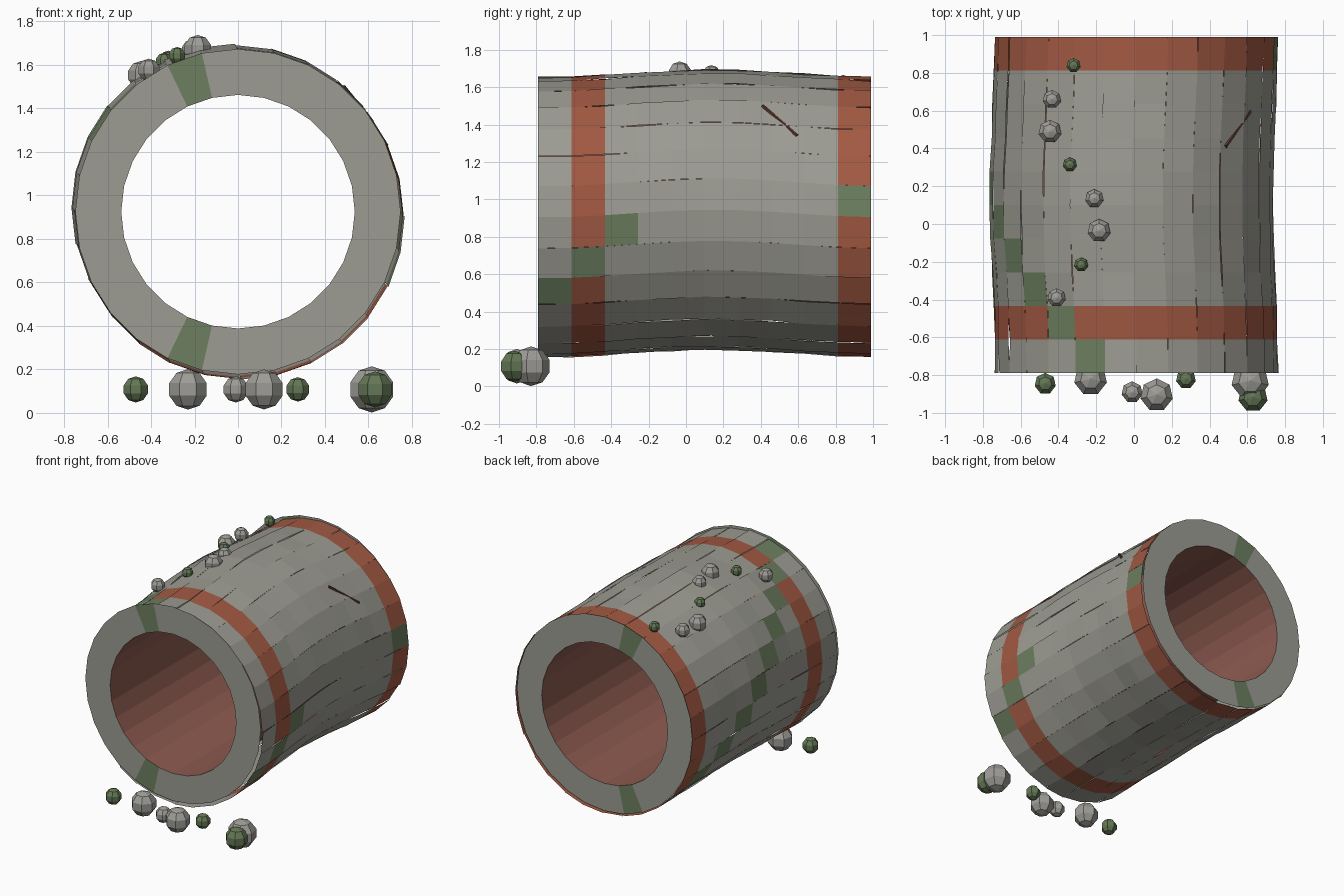
import bpy, bmesh, math, random
from mathutils import Vector

if "Cube" in bpy.data.objects:
    bpy.data.objects.remove(bpy.data.objects["Cube"])

random.seed(4)
SIDES, RINGS = 28, 10
Y0, Y1, ZC = -0.79, 0.99, 0.925
R_OUT, R_IN = 0.748, 0.537
STEP = 2 * math.pi / SIDES


def material(name, rgb):
    m = bpy.data.materials.new(name)
    m.diffuse_color = (*rgb, 1)
    m.use_nodes = True
    m.node_tree.nodes["Principled BSDF"].inputs["Base Color"].default_value = m.diffuse_color
    return m


concrete = material("concrete grey", (0.335, 0.33, 0.29))
band_red = material("rust band", (0.36, 0.10, 0.055))
moss = material("moss green", (0.15, 0.21, 0.115))
lining_red = material("lining red", (0.27, 0.105, 0.08))
stone = material("stone grey", (0.34, 0.335, 0.31))
bush = material("dark moss", (0.125, 0.185, 0.09))
rust = material("dark rust", (0.11, 0.04, 0.03))


def finish(bm, name, mats):
    me = bpy.data.meshes.new(name)
    bm.to_mesh(me)
    bm.free()
    for m in mats:
        me.materials.append(m)
    ob = bpy.data.objects.new(name, me)
    bpy.context.collection.objects.link(ob)
    return ob


def ring_point(r, a, y, bend=0.0):
    return Vector((r * math.cos(a) - 0.014 * bend, y, ZC + r * math.sin(a) + 0.02 * bend))


def bend_at(y):
    return math.cos(2 * math.pi * (y - 0.15) / (Y1 - Y0))


# Outer wall: loose plates whose rows step slightly in and out
bm = bmesh.new()
for i in range(SIDES):
    a, b = i * STEP, (i + 1) * STEP
    radii = [R_OUT + random.uniform(-0.005, 0.005) for _ in range(RINGS + 1)]
    for j in range(RINGS):
        ya, yb = (Y0 + (Y1 - Y0) * k / RINGS for k in (j, j + 1))
        ra, rb = radii[j], radii[j + 1]
        pts = [ring_point(ra, a, ya, bend_at(ya)), ring_point(ra, b, ya, bend_at(ya)),
               ring_point(rb, b, yb, bend_at(yb)), ring_point(rb, a, yb, bend_at(yb))]
        f = bm.faces.new([bm.verts.new(p) for p in pts])
        f.normal_update()
        if f.normal.dot(ring_point(1, (a + b) / 2, 0) - Vector((0, 0, ZC))) < 0:
            f.normal_flip()
        # spiralling moss first, then the two painted bands
        f.material_index = 2 if (i - j) % 17 == 8 else 1 if j in (1, 9) else 0
finish(bm, "outer_wall", [concrete, band_red, moss])

# Flat end rims with two mossy sectors each
for name, y, flip in (("front_rim", Y0, False), ("back_rim", Y1, True)):
    bm = bmesh.new()
    for i in range(SIDES):
        a, b = i * STEP, (i + 1) * STEP
        pts = [ring_point(R_IN, a, y), ring_point(R_OUT, a, y),
               ring_point(R_OUT, b, y), ring_point(R_IN, b, y)]
        f = bm.faces.new([bm.verts.new(p) for p in pts])
        f.normal_update()
        if (f.normal.y > 0) != flip:
            f.normal_flip()
        f.material_index = 1 if i % 11 == 8 else 0
    bmesh.ops.remove_doubles(bm, verts=bm.verts, dist=1e-4)
    finish(bm, name, [concrete, moss])

# Inner lining, facing the axis
bm = bmesh.new()
for i in range(SIDES):
    a, b = i * STEP, (i + 1) * STEP
    pts = [ring_point(R_IN, a, Y0), ring_point(R_IN, b, Y0),
           ring_point(R_IN, b, Y1), ring_point(R_IN, a, Y1)]
    f = bm.faces.new([bm.verts.new(p) for p in pts])
    f.normal_update()
    if f.normal.dot(Vector((0, 0, ZC)) - ring_point(1, (a + b) / 2, 0)) < 0:
        f.normal_flip()
bmesh.ops.remove_doubles(bm, verts=bm.verts, dist=1e-4)
finish(bm, "inner_lining", [lining_red])


def ball(name, x, y, z, r, mat):
    bm = bmesh.new()
    bmesh.ops.create_uvsphere(bm, u_segments=7, v_segments=5, radius=r)
    finish(bm, name, [mat]).location = (x, y, z)


# Rubble and moss clumps on the ground in front
for x, y, r, mat in ((-0.47, -0.845, 0.06, bush), (-0.23, -0.82, 0.093, stone),
                     (-0.01, -0.89, 0.06, stone), (0.12, -0.905, 0.092, stone),
                     (0.275, -0.82, 0.056, bush), (0.615, -0.83, 0.106, stone),
                     (0.63, -0.917, 0.083, bush)):
    ball("ground_moss" if mat is bush else "ground_stone", x, y, 0.108, r, mat)

# Rubble and moss clumps lying along the top
for x, y, r, mat in ((-0.32, 0.84, 0.04, bush), (-0.435, 0.66, 0.052, stone),
                     (-0.445, 0.49, 0.065, stone), (-0.34, 0.315, 0.04, bush),
                     (-0.21, 0.135, 0.052, stone), (-0.185, -0.035, 0.065, stone),
                     (-0.28, -0.215, 0.04, bush), (-0.41, -0.39, 0.052, stone)):
    ball("top_moss" if mat is bush else "top_stone",
         x, y, ZC + math.sqrt(0.77 ** 2 - x * x), r, mat)


# Bent-out reinforcing bar
p, q = Vector((0.485, 0.41, 1.5)), Vector((0.615, 0.595, 1.34))
bm = bmesh.new()
bmesh.ops.create_cone(bm, cap_ends=True, segments=6, radius1=0.01, radius2=0.01,
                      depth=(q - p).length)
bar = finish(bm, "reinforcing_bar", [rust])
bar.location = (p + q) / 2
bar.rotation_mode = 'QUATERNION'
bar.rotation_quaternion = (q - p).to_track_quat('Z', 'Y')
